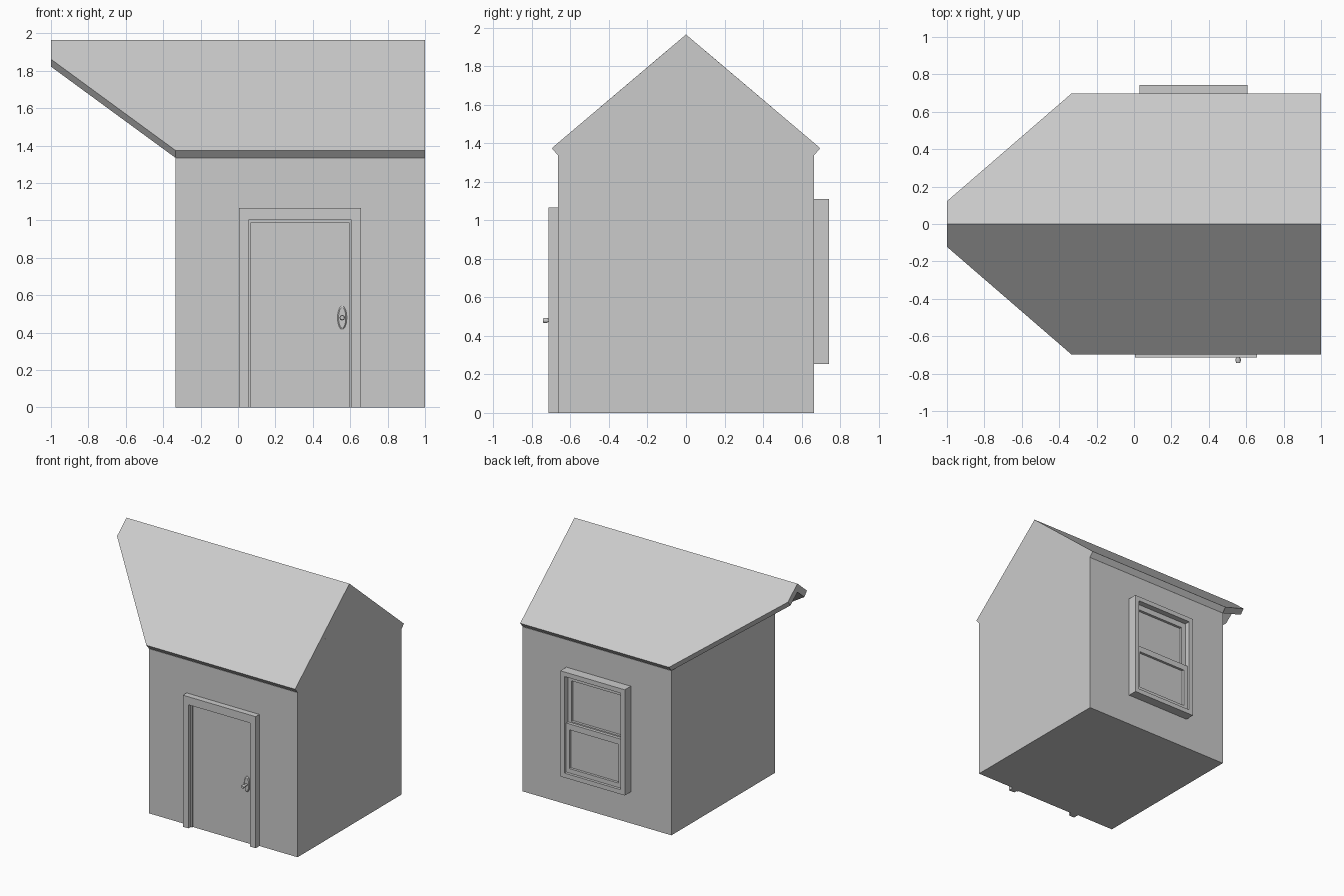
import bpy, bmesh, math

if "Cube" in bpy.data.objects:
    bpy.data.objects.remove(bpy.data.objects["Cube"])


def finish(name, bm):
    bmesh.ops.recalc_face_normals(bm, faces=bm.faces)
    me = bpy.data.meshes.new(name)
    bm.to_mesh(me)
    bm.free()
    ob = bpy.data.objects.new(name, me)
    bpy.context.collection.objects.link(ob)
    return ob


def push(bm, faces, vec):
    r = bmesh.ops.extrude_face_region(bm, geom=faces)
    vs = [v for v in r["geom"] if isinstance(v, bmesh.types.BMVert)]
    bmesh.ops.translate(bm, vec=vec, verts=vs)


def box(name, x0, x1, y0, y1, z0, z1):
    bm = bmesh.new()
    f = bm.faces.new([bm.verts.new(p) for p in
                      ((x0, y0, z0), (x1, y0, z0), (x1, y0, z1), (x0, y0, z1))])
    push(bm, [f], (0, y1 - y0, 0))
    return finish(name, bm)


def frame(name, outer, inner, y0, y1, closed=True):
    """Rectangular surround; outer/inner are (x0, x1, z0, z1)."""
    bm = bmesh.new()

    def loop(x0, x1, z0, z1):
        return [bm.verts.new((x, y0, z)) for x, z in
                ((x0, z0), (x0, z1), (x1, z1), (x1, z0))]
    a, b = loop(*outer), loop(*inner)
    faces = [bm.faces.new((a[i], a[(i + 1) % 4], b[(i + 1) % 4], b[i]))
             for i in range(4 if closed else 3)]
    push(bm, faces, (0, y1 - y0, 0))
    return finish(name, bm)


def disc(name, x, z, y0, y1, rx, rz, rx2, rz2):
    """Elliptical turned piece facing the front, from y0 to y1."""
    bm = bmesh.new()
    n = 24
    rings = [[bm.verts.new((x + r * math.cos(t * math.tau / n), y,
                            z + s * math.sin(t * math.tau / n))) for t in range(n)]
             for y, r, s in ((y0, rx, rz), ((y0 + y1) / 2, rx, rz), (y1, rx2, rz2))]
    for p, q in zip(rings, rings[1:]):
        for i in range(n):
            bm.faces.new((p[i], p[(i + 1) % n], q[(i + 1) % n], q[i]))
    bm.faces.new(rings[0])
    bm.faces.new(rings[-1])
    ob = finish(name, bm)
    bpy.context.view_layer.objects.active = ob
    ob.select_set(True)
    bpy.ops.object.shade_smooth_by_angle(angle=math.radians(35))
    ob.select_set(False)
    return ob


# House body with gable ends
bm = bmesh.new()
gable = [(-0.665, 0), (0.665, 0), (0.665, 1.335), (0, 1.9), (-0.665, 1.335)]
push(bm, [bm.faces.new([bm.verts.new((-0.335, y, z)) for y, z in gable])], (1.335, 0, 0))
finish("house_body", bm)

# Roof: two slopes tapering to a narrow overhang on the left
bm = bmesh.new()
ridge = [bm.verts.new((x, 0, 1.965)) for x in (-1, 1)]
for s in (-1, 1):
    edge = [bm.verts.new(p) for p in ((1, s * 0.697, 1.375), (-0.335, s * 0.697, 1.375),
                                      (-1, s * 0.122, 1.862))]
    f = bm.faces.new([ridge[0], ridge[1]] + edge)
    f.normal_update()
    if f.normal.z < 0:
        f.normal_flip()
roof = finish("roof", bm)
if roof.data.polygons[0].normal.z < 0:
    roof.data.flip_normals()
m = roof.modifiers.new("thickness", "SOLIDIFY")
m.thickness = 0.052
m.offset = -1
m.use_even_offset = True

# Door, stop, and surround
frame("door_surround", (0.005, 0.658, 0, 1.067), (0.055, 0.606, 0, 1.002), -0.713, -0.66, False)
frame("door_stop", (0.055, 0.606, 0, 1.002), (0.069, 0.594, 0, 0.988), -0.685, -0.66, False)
box("door", 0.069, 0.594, -0.675, -0.66, 0, 0.988)

# Door handle
disc("handle_plate", 0.557, 0.48, -0.675, -0.686, 0.025, 0.063, 0.019, 0.055)
disc("handle_stem", 0.557, 0.48, -0.684, -0.722, 0.009, 0.009, 0.009, 0.009)
disc("handle_knob", 0.557, 0.48, -0.72, -0.742, 0.014, 0.014, 0.011, 0.011)

# Double-hung window: outer frame, rear upper sash, front lower sash
frame("window_frame", (0.03, 0.608, 0.255, 1.112), (0.067, 0.571, 0.292, 1.075), 0.664, 0.742)
frame("upper_sash", (0.067, 0.571, 0.64, 1.075), (0.103, 0.542, 0.7, 1.03), 0.664, 0.695)
box("upper_pane", 0.1, 0.545, 0.664, 0.674, 0.69, 1.04)
frame("lower_sash", (0.067, 0.571, 0.292, 0.69), (0.103, 0.542, 0.328, 0.642), 0.664, 0.72)
box("lower_pane", 0.1, 0.545, 0.664, 0.7, 0.32, 0.65)
